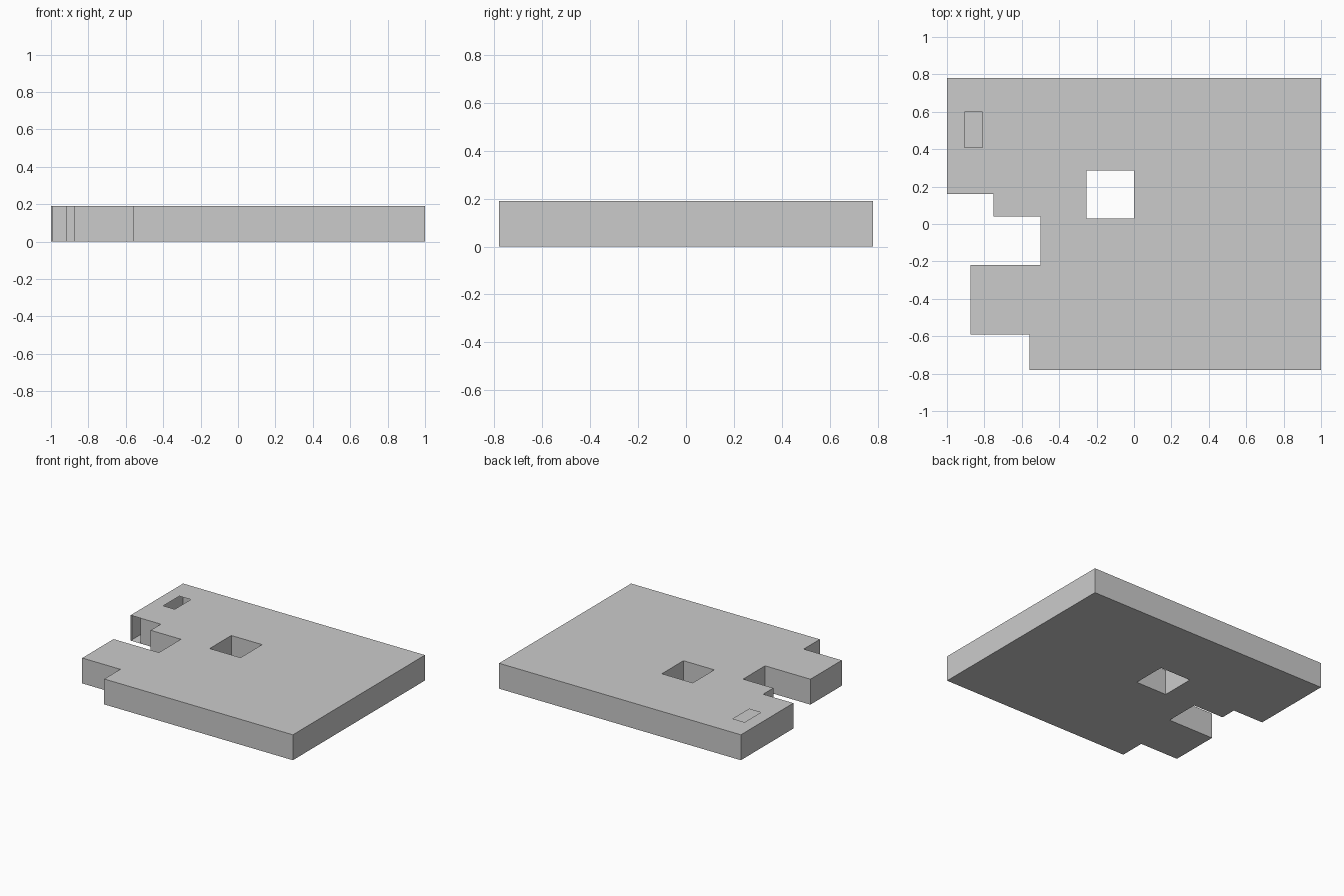
import bpy, bmesh

if "Cube" in bpy.data.objects:
    bpy.data.objects.remove(bpy.data.objects["Cube"])

H = 0.19

# Rectangles (x0, x1, y0, y1) cut from the full plate
CUTS = [
    (-1, -0.5, -0.22, 0.04),      # deep side notch
    (-1, -0.75, 0.04, 0.16),      # step above the notch
    (-1, -0.875, -0.78, -0.22),   # recessed tab edge
    (-1, -0.56, -0.78, -0.59),    # front corner step
    (-0.255, 0, 0.03, 0.285),     # square through hole
]
SLOT = (-0.905, -0.81, 0.41, 0.60)   # opening in the top skin
GAP = (-0.99, -0.92)                 # opening in the wall at y = 0.16

xs = sorted({-1, 1, *GAP, *SLOT[:2], *(v for c in CUTS for v in c[:2])})
ys = sorted({-0.78, 0.78, *SLOT[2:], *(v for c in CUTS for v in c[2:])})


def inside(r, x, y):
    return r[0] < x < r[1] and r[2] < y < r[3]


def solid(i, j):
    if not (0 <= i < len(xs) - 1 and 0 <= j < len(ys) - 1):
        return False
    x, y = (xs[i] + xs[i + 1]) / 2, (ys[j] + ys[j + 1]) / 2
    return not any(inside(c, x, y) for c in CUTS)


bm = bmesh.new()


def face(points):
    bm.faces.new([bm.verts.new(p) for p in points])


def wall(a, b):
    face([(*a, 0), (*b, 0), (*b, H), (*a, H)])


# Hollow plate: skins and the walls around every edge
for i in range(len(xs) - 1):
    for j in range(len(ys) - 1):
        if not solid(i, j):
            continue
        x0, x1, y0, y1 = xs[i], xs[i + 1], ys[j], ys[j + 1]
        mx, my = (x0 + x1) / 2, (y0 + y1) / 2
        a, b, c, d = (x0, y0), (x1, y0), (x1, y1), (x0, y1)
        if not inside(SLOT, mx, my):
            face([(*p, H) for p in (a, b, c, d)])
        face([(*p, 0) for p in (d, c, b, a)])
        if not solid(i, j - 1) and not (y0 == 0.16 and GAP[0] < mx < GAP[1]):
            wall(a, b)
        if not solid(i + 1, j):
            wall(b, c)
        if not solid(i, j + 1):
            wall(c, d)
        if not solid(i - 1, j):
            wall(d, a)

bmesh.ops.remove_doubles(bm, verts=bm.verts[:], dist=1e-5)

mesh = bpy.data.meshes.new("notched_plate")
bm.to_mesh(mesh)
bm.free()
plate = bpy.data.objects.new("notched_plate", mesh)
bpy.context.collection.objects.link(plate)
